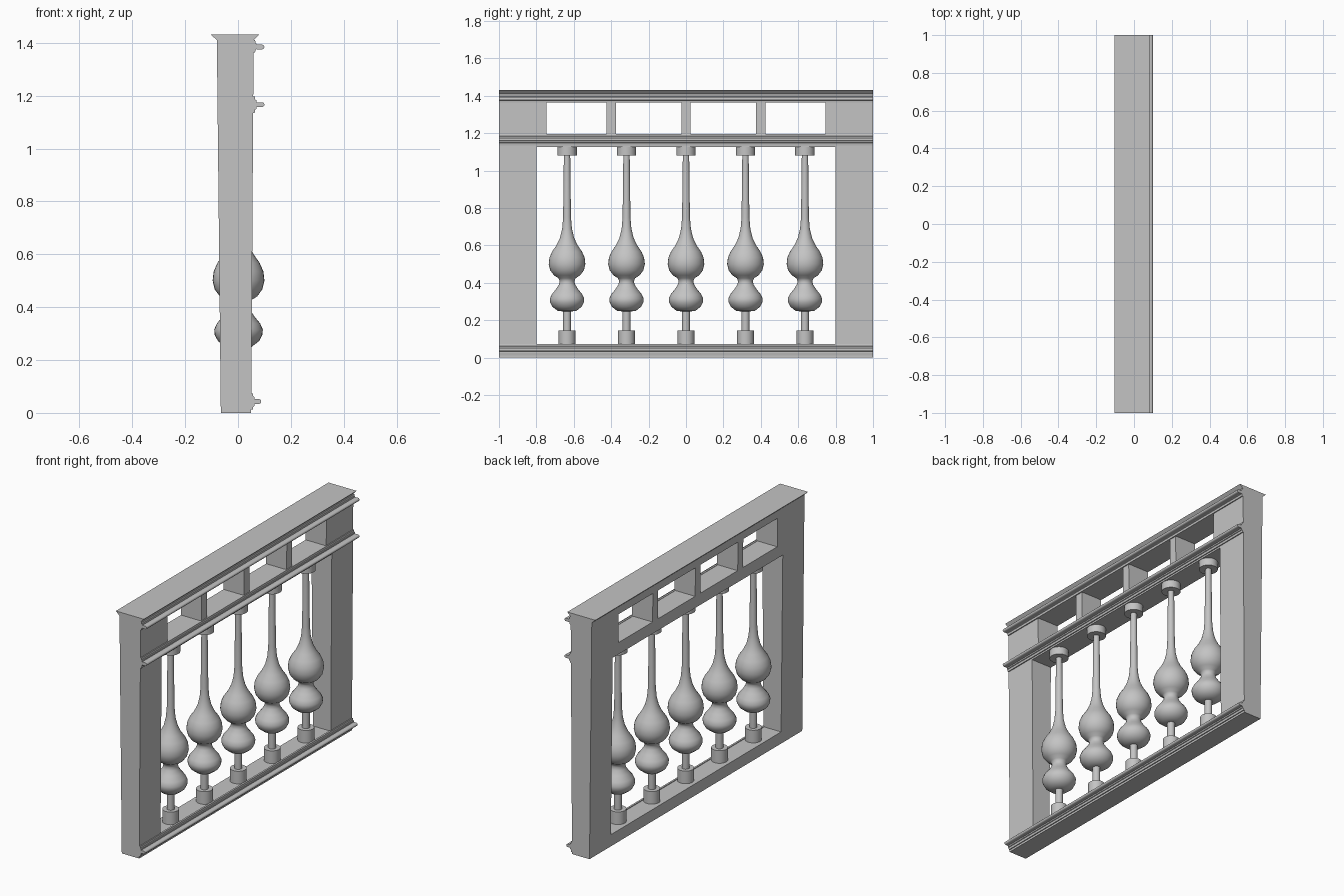
import bpy, bmesh, math

cube = bpy.data.objects.get("Cube")
if cube:
    bpy.data.objects.remove(cube, do_unlink=True)

GREY = (0.55, 0.55, 0.55, 1.0)
stone = bpy.data.materials.new("grey_stone")
stone.use_nodes = True
stone.diffuse_color = GREY
stone.node_tree.nodes["Principled BSDF"].inputs["Base Color"].default_value = GREY


def finish(name, bm):
    bmesh.ops.remove_doubles(bm, verts=bm.verts, dist=1e-5)
    bmesh.ops.recalc_face_normals(bm, faces=bm.faces)
    mesh = bpy.data.meshes.new(name)
    bm.to_mesh(mesh)
    bm.free()
    mesh.materials.append(stone)
    obj = bpy.data.objects.new(name, mesh)
    bpy.context.collection.objects.link(obj)
    return obj


def smooth(obj, degrees):
    bpy.ops.object.select_all(action='DESELECT')
    obj.select_set(True)
    bpy.context.view_layer.objects.active = obj
    bpy.ops.object.shade_smooth_by_angle(angle=math.radians(degrees))


def extrude_along_y(name, profile):
    """Closed (x, z) profile swept over the full length."""
    bm = bmesh.new()
    face = bm.faces.new([bm.verts.new((x, -1, z)) for x, z in profile])
    out = bmesh.ops.extrude_face_region(bm, geom=[face])
    moved = [v for v in out["geom"] if isinstance(v, bmesh.types.BMVert)]
    bmesh.ops.translate(bm, verts=moved, vec=(0, 2, 0))
    return finish(name, bm)


# Panel faces lean outwards slightly towards the top
TOP = 1.41


def front_x(z):
    return 0.05 + 0.009 * z / TOP


def back_x(z):
    return -0.065 - 0.015 * z / TOP


# Pierced panel: solid cells of a grid, with the openings left out
ys = [-1, -0.8, -0.747, -0.425, -0.375, -0.025, 0.025, 0.375, 0.425, 0.747, 0.8, 1]
zs = [0, 0.07, 1.125, 1.195, 1.365, TOP]


def solid(i, j):
    if not (0 <= i < len(ys) - 1 and 0 <= j < len(zs) - 1):
        return False
    y = (ys[i] + ys[i + 1]) / 2
    if j == 1:
        return abs(y) > 0.8
    if j == 3:
        return abs(y) > 0.747 or min(abs(y - c) for c in (-0.4, 0, 0.4)) < 0.02
    return True


bm = bmesh.new()


def quad(points):
    bm.faces.new([bm.verts.new(p) for p in points])


for i in range(len(ys) - 1):
    for j in range(len(zs) - 1):
        if not solid(i, j):
            continue
        ring = [(ys[i], zs[j]), (ys[i + 1], zs[j]),
                (ys[i + 1], zs[j + 1]), (ys[i], zs[j + 1])]
        quad([(front_x(z), y, z) for y, z in ring])
        quad([(back_x(z), y, z) for y, z in ring])
        neighbours = [(i, j - 1), (i + 1, j), (i, j + 1), (i - 1, j)]
        for k, cell in enumerate(neighbours):
            if solid(*cell) or cell[1] == len(zs) - 1:
                continue
            (ya, za), (yb, zb) = ring[k], ring[(k + 1) % 4]
            quad([(front_x(za), ya, za), (front_x(zb), yb, zb),
                  (back_x(zb), yb, zb), (back_x(za), ya, za)])
finish("pierced_frame", bm)

# Flared cap on top
extrude_along_y("flared_cap", [(back_x(TOP), TOP), (front_x(TOP), TOP),
                               (0.081, 1.432), (-0.104, 1.432)])


# Moulding: stepped strip with a rounded nose
def moulding(name, z0, z1, nose, tip):
    back, step = front_x(z0) - 0.005, front_x(z0) + 0.012
    r = 0.009
    profile = [(back, z0), (step - 0.006, z0), (step - 0.004, z0 + 0.012),
               (step, z0 + 0.014), (step, nose - r)]
    for k in range(7):
        a = -math.pi / 2 + math.pi * k / 6
        profile.append((tip - r + r * math.cos(a), nose + r * math.sin(a)))
    profile += [(step, nose + r), (step, z1 - 0.014),
                (step - 0.004, z1 - 0.012), (step - 0.006, z1), (back, z1)]
    smooth(extrude_along_y(name, profile), 35)


moulding("bottom_moulding", 0.012, 0.074, 0.043, 0.088)
moulding("middle_moulding", 1.135, 1.197, 1.166, 0.1)
moulding("top_moulding", 1.363, 1.41, 1.384, 0.1)

# Turned baluster: (radius, height) profile
turning = [(0.045, 0.07), (0.045, 0.145), (0.021, 0.145), (0.021, 0.247),
           (0.05, 0.25), (0.078, 0.272), (0.09, 0.295), (0.092, 0.315),
           (0.082, 0.338), (0.06, 0.365), (0.044, 0.39), (0.039, 0.408),
           (0.046, 0.425), (0.07, 0.44), (0.09, 0.467), (0.098, 0.5),
           (0.094, 0.535), (0.08, 0.567), (0.057, 0.6), (0.038, 0.64),
           (0.026, 0.69), (0.021, 0.75), (0.017, 1.08), (0.052, 1.08),
           (0.052, 1.125)]
SIDES = 32
for n in range(5):
    bm = bmesh.new()
    rings = []
    for r, z in turning:
        rings.append([bm.verts.new((0.002 + r * math.cos(2 * math.pi * s / SIDES),
                                    0.318 * (n - 2) + r * math.sin(2 * math.pi * s / SIDES), z))
                      for s in range(SIDES)])
    for low, high in zip(rings, rings[1:]):
        for s in range(SIDES):
            t = (s + 1) % SIDES
            bm.faces.new((low[s], low[t], high[t], high[s]))
    bm.faces.new(rings[0])
    bm.faces.new(rings[-1])
    smooth(finish(f"baluster_{n + 1}", bm), 40)
